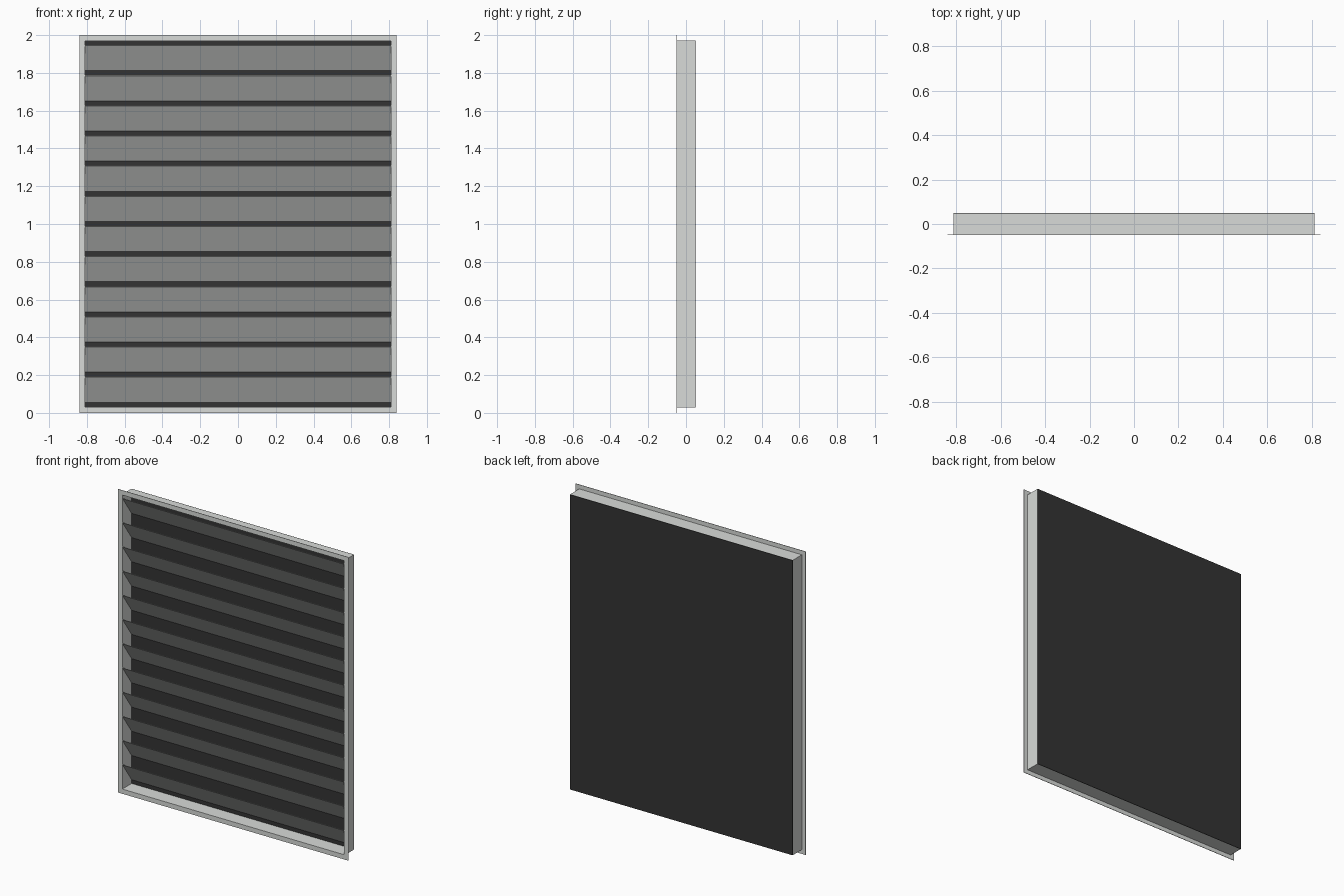
import bpy
import bmesh
from mathutils import Vector

cube = bpy.data.objects.get("Cube")
if cube:
    bpy.data.objects.remove(cube, do_unlink=True)

# Overall sizes
FLANGE_X, HEIGHT = 0.84, 2.0
BOX_X, MARGIN = 0.812, 0.028
FRONT, BACK = -0.05, 0.05
SHEET = 0.003
SLATS, PITCH = 12, 0.1596


def material(name, colour):
    mat = bpy.data.materials.new(name)
    mat.use_nodes = True
    mat.diffuse_color = (*colour, 1)
    mat.node_tree.nodes["Principled BSDF"].inputs["Base Color"].default_value = (*colour, 1)
    return mat


def finish(name, bm, mat):
    bmesh.ops.recalc_face_normals(bm, faces=bm.faces)
    mesh = bpy.data.meshes.new(name)
    bm.to_mesh(mesh)
    bm.free()
    mesh.materials.append(mat)
    obj = bpy.data.objects.new(name, mesh)
    bpy.context.collection.objects.link(obj)
    return obj


def rect(x, low, high, y):
    return [Vector(p) for p in ((-x, y, low), (x, y, low), (x, y, high), (-x, y, high))]


def ring(name, outer, inner, depth, mat):
    """Rectangular frame between two outlines, extruded backwards."""
    bm = bmesh.new()
    loops = [[bm.verts.new(p + Vector((0, d, 0))) for p in loop]
             for loop, d in ((outer, 0), (inner, 0), (inner, depth), (outer, depth))]
    for a, b in zip(loops, loops[1:] + loops[:1]):
        for i in range(4):
            j = (i + 1) % 4
            bm.faces.new((a[i], a[j], b[j], b[i]))
    return finish(name, bm, mat)


def bar(name, profile, half_width, mat):
    """Side profile of (y, z) points stretched across the width."""
    bm = bmesh.new()
    face = bm.faces.new([bm.verts.new((-half_width, y, z)) for y, z in profile])
    new = bmesh.ops.extrude_face_region(bm, geom=[face])["geom"]
    verts = [v for v in new if isinstance(v, bmesh.types.BMVert)]
    bmesh.ops.translate(bm, verts=verts, vec=(2 * half_width, 0, 0))
    return finish(name, bm, mat)


metal_grey = material("light_metal_grey", (0.69, 0.71, 0.69))
panel_black = material("panel_charcoal", (0.034, 0.034, 0.034))

# Frame: front flange and the duct behind it
low, high = MARGIN, HEIGHT - MARGIN
inner = rect(BOX_X - SHEET, low + SHEET, high - SHEET, FRONT)
ring("front_flange", rect(FLANGE_X, 0, HEIGHT, FRONT), inner, SHEET, metal_grey)
ring("duct_walls", rect(BOX_X, low, high, FRONT + SHEET),
     rect(BOX_X - SHEET, low + SHEET, high - SHEET, FRONT + SHEET),
     BACK - FRONT - 2 * SHEET, metal_grey)

# Dark back panel
bar("back_panel", [(BACK - SHEET, low), (BACK, low), (BACK, high), (BACK - SHEET, high)],
    BOX_X, panel_black)

# Slats, high at the front and low at the back
for i in range(SLATS):
    top = 0.032 + PITCH * (i + 1)
    bottom = 0.056 + PITCH * i
    y0, y1 = FRONT + SHEET, BACK - SHEET
    bar(f"slat_{i + 1}",
        [(y0, top), (y1, bottom + SHEET), (y1, bottom), (y0, top - SHEET)],
        BOX_X - SHEET, metal_grey)
